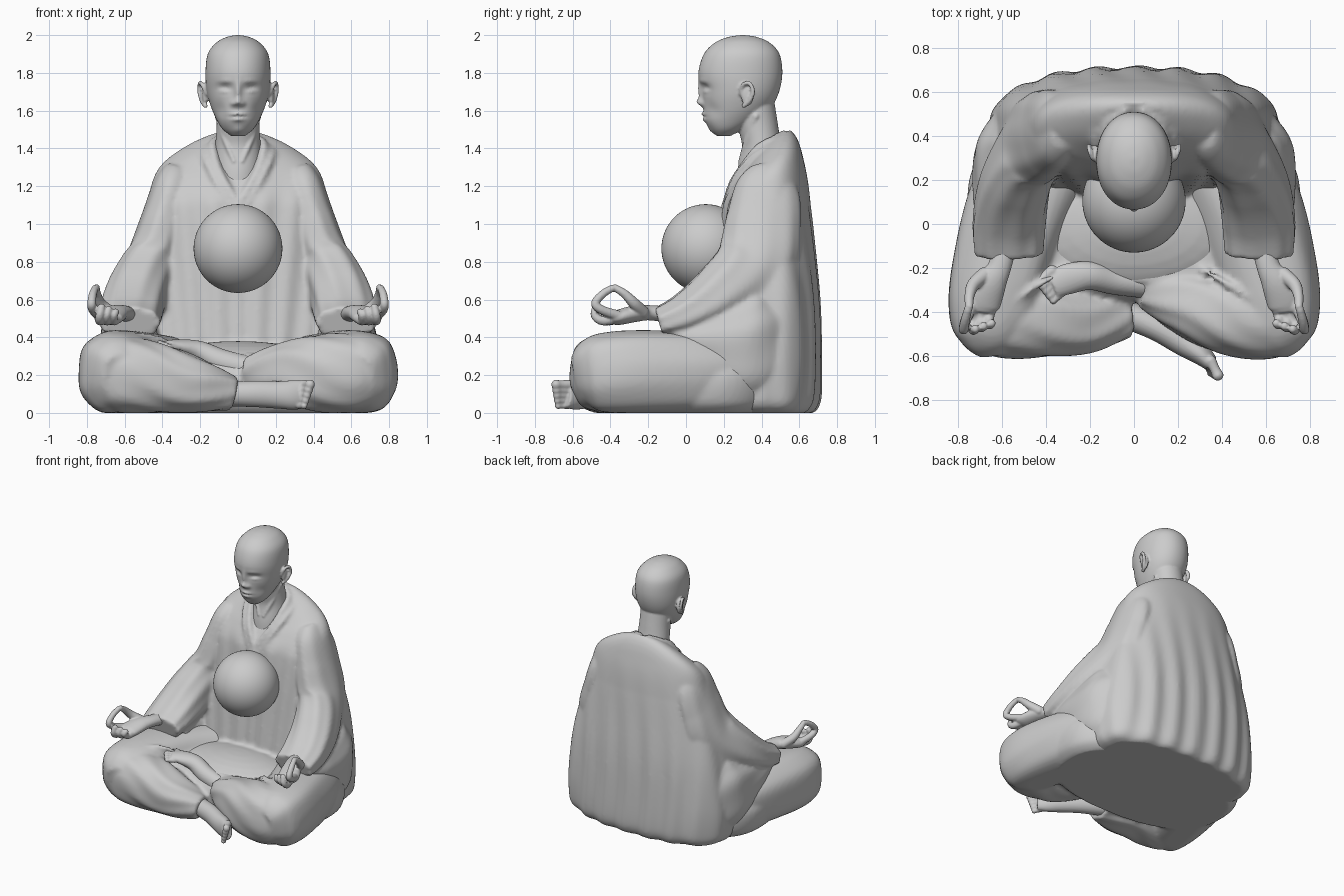
import bpy, bmesh
from math import sin, cos, pi, exp
from mathutils import Vector, Matrix

X, Y, Z = Vector((1, 0, 0)), Vector((0, 1, 0)), Vector((0, 0, 1))


def spline(keys, steps):
    """Catmull-Rom samples through tuples of any length."""
    k = [keys[0]] + list(keys) + [keys[-1]]
    out = []
    for i in range(1, len(k) - 2):
        for j in range(steps):
            t = j / steps
            out.append([0.5 * (2*b + (c-a)*t + (2*a-5*b+4*c-d)*t*t + (3*b-a-3*c+d)*t**3)
                        for a, b, c, d in zip(k[i-1], k[i], k[i+1], k[i+2])])
    return out + [list(keys[-1])]


def loft(bm, keys, ref=X, n=48, p=2.0, steps=8, flat=False, fold=None, warp=None):
    """Closed superellipse tube; keys are (x, y, z, half_width, half_depth)."""
    s = spline(keys, steps)
    rings = []
    for i, (x, y, z, a, b) in enumerate(s):
        t = Z if flat else (Vector(s[min(i+1, len(s)-1)][:3]) - Vector(s[max(i-1, 0)][:3])).normalized()
        side = (ref - t * ref.dot(t)).normalized()
        v = t.cross(side)
        ring = []
        for j in range(n):
            g = 2 * pi * j / n
            c, d = cos(g), sin(g)
            m = fold(g, i / (len(s) - 1)) if fold else 1
            pu = abs(c) ** (2/p) * (1 if c > 0 else -1) * max(a, .002) * m
            pv = abs(d) ** (2/p) * (1 if d > 0 else -1) * max(b, .002) * m
            co = Vector((x, y, z)) + side * pu + v * pv
            if warp:
                co = warp(co)
            co.z = max(co.z, 0)
            ring.append(bm.verts.new(co))
        rings.append(ring)
    for r, q in zip(rings, rings[1:]):
        for j in range(n):
            bm.faces.new((r[j], r[(j+1) % n], q[(j+1) % n], q[j]))
    bm.faces.new(rings[0])
    bm.faces.new(rings[-1])


def blob(bm, c, r):
    bmesh.ops.create_uvsphere(bm, u_segments=24, v_segments=16, radius=1,
                              matrix=Matrix.Translation(c) @ Matrix.Diagonal((*r, 1)))


def limb(bm, pts, ref=X):
    """Round tube with ball ends; pts are (x, y, z, radius)."""
    loft(bm, [(*q, q[3]) for q in pts], ref, n=16, steps=6)
    for q in (pts[0], pts[-1]):
        blob(bm, q[:3], [q[3]] * 3)


def mir(keys, s):
    return [(k[0] * s, *k[1:]) for k in keys]


def finish(bm, name, voxel=None, smooth=3):
    bmesh.ops.recalc_face_normals(bm, faces=bm.faces)
    for f in bm.faces:
        f.smooth = True
    me = bpy.data.meshes.new(name)
    bm.to_mesh(me)
    bm.free()
    ob = bpy.data.objects.new(name, me)
    bpy.context.collection.objects.link(ob)
    if voxel:
        m = ob.modifiers.new("fuse", 'REMESH')
        m.mode, m.voxel_size, m.use_smooth_shade = 'VOXEL', voxel, True
        m = ob.modifiers.new("soften", 'SMOOTH')
        m.factor, m.iterations = 0.5, smooth


# head: skull loft with brow, eyes, nose and mouth pushed in or out
FACE = [(0, 1.70, .018, .05, -.02), (0, 1.645, .022, .02, -.03), (.026, 1.637, .014, .013, -.014),
        (.07, 1.72, .036, .024, .02), (.072, 1.70, .026, .016, -.012), (.072, 1.688, .03, .006, .007),
        (.065, 1.755, .04, .012, -.006), (0, 1.582, .035, .009, -.014), (0, 1.553, .03, .01, -.014),
        (0, 1.568, .05, .004, .008), (0, 1.495, .03, .02, -.008), (.1, 1.6, .03, .04, .01)]


def face(co):
    if co.y < .26:
        x, z = abs(co.x), co.z
        co.y += sum(d * exp(-((x-fx)/sx)**2 - ((z-fz)/sz)**2) for fx, fz, sx, sz, d in FACE)
    return co


bm = bmesh.new()
loft(bm, [(0, .20, 1.465, .035, .035), (0, .215, 1.50, .08, .085), (0, .24, 1.55, .112, .14),
          (0, .272, 1.62, .143, .18), (0, .288, 1.70, .165, .205), (0, .288, 1.80, .172, .222),
          (0, .295, 1.90, .16, .2), (0, .298, 1.96, .115, .145), (0, .3, 1.99, .06, .075),
          (0, .3, 2.0, .01, .01)], n=128, p=2.1, steps=10, flat=True, warp=face)
loft(bm, [(0, .42, 1.12, .13, .16), (0, .41, 1.28, .13, .14), (0, .40, 1.42, .12, .105),
          (0, .38, 1.53, .113, .105), (0, .36, 1.66, .113, .105)])
for s in (-1, 1):
    # ears and neck tendons
    blob(bm, (s*.175, .325, 1.685), (.016, .035, .06))
    limb(bm, mir([(.168, .29, 1.69, .01), (.188, .30, 1.735, .011), (.202, .335, 1.745, .011),
                  (.205, .355, 1.70, .011), (.19, .335, 1.65, .012), (.172, .305, 1.625, .012)], s), Vector((1, .1, .1)))
    limb(bm, mir([(.105, .37, 1.57, .018), (.07, .325, 1.45, .016), (.02, .29, 1.33, .014)], s))
finish(bm, "head", .0075, 1)


# robe: body, sleeves, lap and crossed collar
def drape(co):
    up = min(max((co.z - 1.1) / .3, 0), 1)
    low = 1 - min(max((co.z - .5) / .75, 0), 1)
    if co.y > .42:
        co.y += .009 * low * sin(34 * co.x + 1.5 * sin(3 * co.z))
        co.x += .005 * low * sin(38 * co.y) * (1 if co.x > 0 else -1)
    else:
        co.y += .008 * sin(42 * abs(co.x) * (1.25 - .35 * co.z)) * (1 - up)
    co.z += (co.y - .42) * .6 * up
    return co


bm = bmesh.new()
loft(bm, [(0, .42, 0, .58, .25), (0, .41, .03, .635, .285), (0, .41, .1, .66, .302), (0, .42, .3, .665, .293),
          (0, .43, .6, .62, .275), (0, .43, .9, .545, .25), (0, .43, 1.15, .475, .222),
          (0, .44, 1.28, .42, .18), (0, .455, 1.36, .30, .135), (0, .46, 1.42, .15, .09)],
     n=160, p=2.35, flat=True, warp=drape)
blob(bm, (0, 0, .2), (.55, .34, .18))
for s in (-1, 1):
    loft(bm, mir([(.30, .45, 1.27, .09, .11), (.35, .43, 1.18, .105, .17), (.40, .41, 1.0, .12, .2),
                  (.465, .36, .78, .14, .21), (.54, .18, .62, .16, .17), (.57, 0, .52, .165, .12),
                  (.57, -.14, .475, .155, .085)], s), n=96, p=2.2,
         fold=lambda g, t: 1 + .035 * t * sin((9 * g if s > 0 else 9 * (pi - g)) + 5 * t))
    # cloth hanging below the forearm and spreading over the hip
    loft(bm, mir([(.56, -.04, .42, .14, .06), (.58, .12, .38, .15, .18), (.55, .3, .34, .18, .3),
                  (.5, .42, .33, .16, .3)], s), n=64, p=2.3,
         fold=lambda g, t: 1 + .02 * sin(8 * g + 6 * t))
    for off, r in ((0, .022), (.045, .016)):
        limb(bm, mir([(.04+off, .515+off*.4, 1.475, r), (.115+off, .46, 1.445-off*.6, r),
                      (.135+off, .38, 1.40-off*.6, r), (.11+off, .30, 1.30, r),
                      (.06+off, .24, 1.20, r), (-.02+off, .2, 1.06, r)], s), Z)
finish(bm, "robe", .0145, 2)

# trousers: seat, thighs and crossed shins
bm = bmesh.new()
crease = lambda g, t: 1 + .032 * sin(8 * g + 3 * sin(7 * t)) * (.2 + t)
loft(bm, [(0, .1, 0, .68, .40), (0, .1, .06, .74, .44), (0, .1, .2, .755, .45), (0, .12, .32, .68, .38)],
     n=96, p=2.4, flat=True)
for s in (-1, 1):
    loft(bm, mir([(.35, .4, .2, .25, .19), (.51, .1, .21, .245, .215), (.605, -.2, .215, .225, .222),
                  (.64, -.4, .212, .205, .215), (.635, -.5, .205, .165, .19), (.62, -.575, .19, .09, .12)], s),
         n=96, p=2.5, fold=lambda g, t: 1 + .012 * sin(7 * g + 4 * t))
loft(bm, [(.72, -.42, .2, .15, .17), (.6, -.43, .21, .185, .205), (.4, -.41, .21, .175, .2),
          (.2, -.34, .215, .14, .145), (.06, -.28, .22, .1, .085)], Y, n=96, p=2.4, fold=crease)
loft(bm, [(-.72, -.42, .2, .14, .17), (-.6, -.43, .2, .178, .2), (-.4, -.435, .18, .17, .18),
          (-.2, -.44, .14, .145, .14), (-.02, -.42, .1, .09, .085)], Y, n=96, p=2.4, fold=crease)
# loose pleats across the knees
for s in (-1, 1):
    for k in range(3):
        limb(bm, mir([(.3+.06*k, -.2-.02*k, .32, .012), (.42+.05*k, -.27-.03*k, .4, .012),
                      (.56+.04*k, -.36-.03*k, .41, .012)], s), Y)
finish(bm, "trousers", .0155, 2)

# feet: bare ankle, sole and five toes
FEET = [("upper_foot", [(.12, -.28, .22, .065, .065), (-.08, -.26, .27, .063, .065), (-.2, -.235, .325, .065, .055),
                        (-.3, -.25, .35, .07, .04), (-.37, -.28, .355, .06, .03)],
         Vector((-.40, -.235, .36)), Vector((.012, -.025, -.003)), Vector((-.03, -.025, .003))),
        ("lower_foot", [(-.06, -.4, .1, .065, .065), (.1, -.47, .1, .06, .07), (.22, -.54, .095, .058, .073),
                        (.3, -.59, .095, .05, .078), (.35, -.635, .1, .036, .07)],
         Vector((.365, -.655, .15)), Vector((-.006, -.001, -.028)), Vector((.018, -.036, 0)))]
for name, keys, base, step, out in FEET:
    bm = bmesh.new()
    loft(bm, keys, Y, n=32)
    for i in range(5):
        r = .026 - .002 * i
        a = base + step * i
        limb(bm, [(*(a - out * .9), r), (*(a + out * .2), r * .88), (*(a + out * (.9 - .1 * i)), r)], Y)
    finish(bm, name, .007, 1)

# hands: palm, three curled fingers, index and thumb closing a ring
for s, name in ((-1, "right_hand"), (1, "left_hand")):
    bm = bmesh.new()
    loft(bm, mir([(.58, -.06, .515, .058, .045), (.61, -.19, .53, .053, .04), (.65, -.27, .525, .07, .044),
                  (.685, -.36, .505, .078, .04), (.692, -.40, .5, .06, .028)], s), n=32)
    for i in range(3):
        d = -.037 * i
        e = .013 * i
        limb(bm, mir([(.71+d, -.36, .5, .025), (.732+d, -.44+e, .487, .024), (.732+d, -.482+e, .515, .022),
                      (.722+d, -.478+e, .56-e, .019)], s))
    limb(bm, mir([(.735, -.36, .515, .027), (.768, -.445, .545, .024), (.775, -.48, .58, .023),
                  (.768, -.44, .63, .021), (.755, -.39, .66, .019)], s))
    limb(bm, mir([(.68, -.23, .535, .034), (.73, -.275, .58, .03), (.748, -.325, .63, .023),
                  (.75, -.375, .662, .019)], s))
    finish(bm, name, .007, 1)

# floating orb
bm = bmesh.new()
bmesh.ops.create_uvsphere(bm, u_segments=64, v_segments=32, radius=.235,
                          matrix=Matrix.Translation((0, .105, .87)))
finish(bm, "orb")
